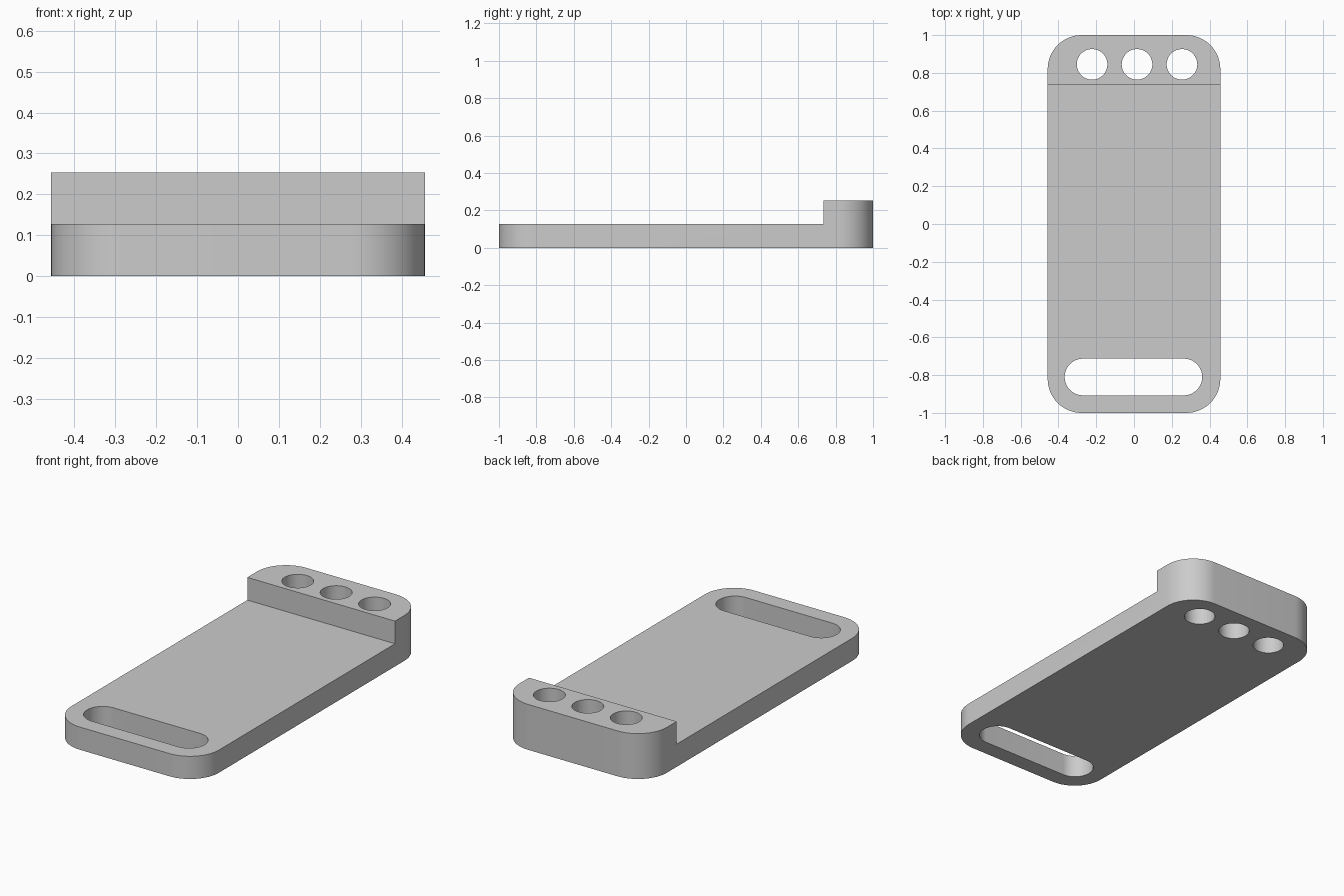
import bpy
import bmesh
from math import cos, sin, pi, radians

HALF_W, HALF_L = 0.457, 1.0
PLATE_H, BLOCK_H = 0.127, 0.254
STEP_Y = 0.735

cube = bpy.data.objects.get("Cube")
if cube:
    bpy.data.objects.remove(cube, do_unlink=True)

grey = bpy.data.materials.new("plain grey")
grey.use_nodes = True
colour = (0.6, 0.6, 0.6, 1)
grey.diffuse_color = colour
grey.node_tree.nodes["Principled BSDF"].inputs["Base Color"].default_value = colour


def rounded_prism(name, cx, cy, hx, hy, r, z0, z1, steps=16):
    """Upright prism with a rounded rectangle outline."""
    bm = bmesh.new()
    ring = []
    corners = ((1, 1), (-1, 1), (-1, -1), (1, -1))
    for q, (sx, sy) in enumerate(corners):
        for i in range(steps + 1):
            a = (q + i / steps) * pi / 2
            ring.append(bm.verts.new((cx + sx * (hx - r) + r * cos(a),
                                      cy + sy * (hy - r) + r * sin(a), z0)))
    bmesh.ops.remove_doubles(bm, verts=ring, dist=1e-5)
    face = bm.faces.new(bm.verts[:])
    out = bmesh.ops.extrude_face_region(bm, geom=[face])
    top = [v for v in out["geom"] if isinstance(v, bmesh.types.BMVert)]
    bmesh.ops.translate(bm, verts=top, vec=(0, 0, z1 - z0))
    bmesh.ops.recalc_face_normals(bm, faces=bm.faces)
    mesh = bpy.data.meshes.new(name)
    bm.to_mesh(mesh)
    bm.free()
    mesh.materials.append(grey)
    obj = bpy.data.objects.new(name, mesh)
    bpy.context.collection.objects.link(obj)
    return obj


# Full-height rounded body
body = rounded_prism("stepped_plate", 0, 0, HALF_W, HALF_L, 0.18, 0, BLOCK_H)

# Recess that leaves the raised block at the back
bpy.ops.mesh.primitive_cube_add(size=2, location=(0, STEP_Y - 2, PLATE_H + 1))
recess = bpy.context.object
recess.name = "recess_cutter"
recess.scale = (1, 2, 1)
recess.data.materials.append(grey)
cutters = [recess]

# Strap slot at the front
cutters.append(rounded_prism("slot_cutter", -0.003, -0.81, 0.364, 0.097, 0.0969, -0.1, 0.4))

# Three round holes through the raised block
for i in range(3):
    cutters.append(rounded_prism("hole_cutter", -0.222 + 0.238 * i, 0.845,
                                 0.081, 0.081, 0.081, -0.1, 0.4))

# Cut each shape out of the body
bpy.ops.object.select_all(action='DESELECT')
body.select_set(True)
bpy.context.view_layer.objects.active = body
for cutter in cutters:
    cutter.hide_render = True
    mod = body.modifiers.new("cut", 'BOOLEAN')
    mod.operation = 'DIFFERENCE'
    mod.solver = 'EXACT'
    mod.object = cutter
    bpy.ops.object.modifier_apply(modifier=mod.name)
    bpy.data.objects.remove(cutter, do_unlink=True)

bpy.ops.object.shade_smooth_by_angle(angle=radians(30))
